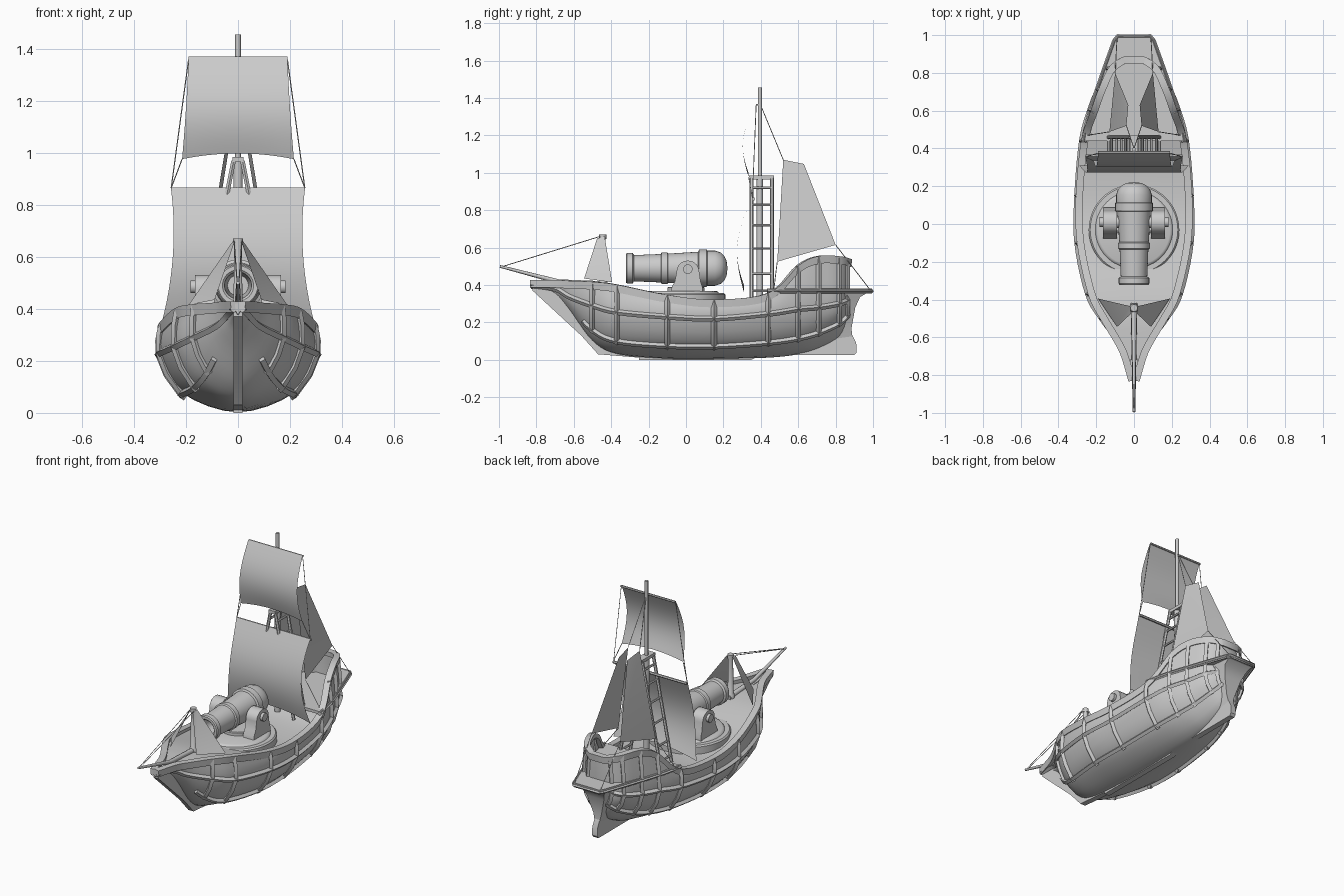
import bpy, math
from mathutils import Vector as V

if "Cube" in bpy.data.objects:
    bpy.data.objects.remove(bpy.data.objects["Cube"])

# ---------- helpers ----------
def mesh(name, verts, faces, angle=35):
    me = bpy.data.meshes.new(name)
    me.from_pydata([tuple(v) for v in verts], [], faces)
    me.validate()
    me.polygons.foreach_set("use_smooth", [True] * len(me.polygons))
    me.set_sharp_from_angle(angle=math.radians(angle))
    ob = bpy.data.objects.new(name, me)
    bpy.context.collection.objects.link(ob)
    return ob

def loft(name, rings, closed=True, caps=True):
    n = len(rings[0])
    faces = []
    for i in range(len(rings) - 1):
        for j in range(n if closed else n - 1):
            k = (j + 1) % n
            faces.append((i*n + j, i*n + k, (i+1)*n + k, (i+1)*n + j))
    if caps:
        faces += [tuple(range(n))[::-1], tuple(range((len(rings)-1)*n, len(rings)*n))]
    return mesh(name, [p for r in rings for p in r], faces)

def prism(name, outline, plane, a, b):
    put = {'yz': lambda p, s: (s, p[0], p[1]), 'xy': lambda p, s: (p[0], p[1], s)}[plane]
    return loft(name, [[put(p, a) for p in outline], [put(p, b) for p in outline]])

def lathe(name, profile, axis, c, n=32):
    rings = []
    for h, r in profile:
        ring = []
        for i in range(n):
            s, t = r*math.sin(2*math.pi*i/n), r*math.cos(2*math.pi*i/n)
            ring.append((c[0]+s, c[1]+h, c[2]+t) if axis == 'Y' else (c[0]+s, c[1]+t, c[2]+h))
        rings.append(ring)
    return loft(name, rings)

def tube(name, paths, r, mirror=True, res=0, taper=1.0):
    """Beams, poles and ropes: bevelled curves turned into one mesh."""
    cu = bpy.data.curves.new(name, 'CURVE')
    cu.dimensions, cu.bevel_depth, cu.bevel_resolution, cu.use_fill_caps = '3D', r, res, True
    for path in paths:
        for sx in ((1, -1) if mirror else (1,)):
            sp = cu.splines.new('POLY')
            sp.points.add(len(path) - 1)
            for i, p in enumerate(path):
                sp.points[i].co = (sx*p[0], p[1], p[2], 1)
                sp.points[i].radius = 1 + (taper - 1)*i/(len(path) - 1)
    tmp = bpy.data.objects.new(name + "_curve", cu)
    bpy.context.collection.objects.link(tmp)
    me = bpy.data.meshes.new_from_object(tmp.evaluated_get(bpy.context.evaluated_depsgraph_get()))
    bpy.data.objects.remove(tmp)
    me.polygons.foreach_set("use_smooth", [True] * len(me.polygons))
    me.set_sharp_from_angle(angle=math.radians(50))
    ob = bpy.data.objects.new(name, me)
    bpy.context.collection.objects.link(ob)
    return ob

def spline(rows, t):
    n = len(rows)
    i = min(int(t), n - 2)
    f = t - i
    p = [rows[max(0, min(n-1, i+k))] for k in (-1, 0, 1, 2)]
    return [0.5*(2*b + (c-a)*f + (2*a-5*b+4*c-d)*f*f + (3*b-a-3*c+d)*f**3) for a, b, c, d in zip(*p)]

# ---------- hull stations: y, rail w/z, upper knuckle w/z, lower knuckle w/z, keel z ----------
ST = [(-.83, .012, .42, .010, .40, .008, .39, .38), (-.70, .050, .42, .030, .38, .02, .36, .34),
      (-.62, .088, .415, .075, .335, .05, .29, .26), (-.50, .160, .41, .165, .29, .11, .165, .10),
      (-.37, .225, .395, .238, .255, .16, .105, .03), (-.10, .284, .34, .295, .23, .208, .08, .005),
      (.15, .290, .315, .295, .22, .21, .077, .004), (.44, .262, .35, .270, .245, .19, .097, .012),
      (.60, .210, .50, .228, .27, .16, .12, .03), (.71, .170, .548, .185, .28, .125, .15, .06),
      (.82, .118, .545, .135, .30, .085, .20, .12), (.87, .050, .53, .06, .32, .04, .25, .20)]
N = len(ST) - 1

def hull(t, u):
    r = spline(ST, t)
    x, z = spline([(r[1], r[2]), (r[3], r[4]), (r[5], r[6]), (0, r[7]), (-r[5], r[6])], u)
    return V((max(x, 0), r[0], z))

flip = lambda p: V((-p[0], p[1], p[2]))
ts = [i/5 for i in range(5*N + 1)]
rings = []
for t in ts:
    side = [hull(t, k/4) for k in range(13)]
    rings.append(side + [flip(p) for p in side[-2::-1]])
loft("hull", rings, closed=False)

# deck following the sheer
deck = []
for t in [i/5 for i in range(5*7 + 3)]:
    p = hull(t, 0)
    z = min(p.z - .012, .40 if p.y < 0 else .345)
    deck.append([(p.x, p.y, z), (0, p.y, z + .004), (-p.x, p.y, z)])
loft("deck", deck, closed=False, caps=False)

# cap rail running round the whole ship
path = [hull(t, 0) for t in ts]
path += [flip(p) for p in path[::-1]]
rail = []
for i, p in enumerate(path):
    d = path[min(i+1, len(path)-1)] - path[max(i-1, 0)]
    nrm = V((d.y, -d.x, 0)).normalized()
    rail.append([p + nrm*o + V((0, 0, h)) for o, h in ((.018, .008), (-.020, .008), (-.018, -.022), (.014, -.034))])
loft("cap_rail", rail)

# frame beams over the hull
def beam_pt(t, u):
    p = hull(t, u)
    return V((p.x + .006, p.y, p.z - (.006 if u >= 2 else 0)))
tube("ribs", [[beam_pt(t, u) for u in (0, .5, 1, 1.5, 2, 2.1)] for t in (3, 4, 5, 6, 7, 8, 9, 10, 10.7)], .015)
tube("upper_stringers", [[beam_pt(t, 1) for t in ts]], .015)
tube("lower_stringers", [[beam_pt(t, 2) for t in ts if t > 2.4]], .015)

# keel, stem and stern
prism("keel", [(-.82, .42), (-.82, .37), (-.56, .13), (-.47, .03), (-.25, .012), (-.25, 0), (.35, 0), (.4, .025),
               (.90, .025), (.912, .04), (.91, .09), (.88, .15), (.92, .36), (.85, .36), (.75, .1), (.3, .05),
               (-.3, .05), (-.5, .2), (-.6, .4)], 'yz', -.018, .018)
loft("transom", [[(-w, .80, z), (w, .80, z), (w*.8, y, z), (-w*.8, y, z)]
                 for w, y, z in ((.015, .89, .10), (.035, .885, .17), (.075, .905, .28), (.10, .93, .335), (.11, .98, .365))])
half = [(.272, .44), (.262, .5), (.238, .6), (.205, .7), (.16, .83), (.108, .975), (.09, .998)]
prism("stern_gallery", half + [(-x, y) for x, y in half[::-1]], 'xy', .360, .378)
tube("gallery_edge", [[(x - .006, y - .006, .368) for x, y in half] + [(0, .99, .368)]], .014)

# bowsprit and fore mast
tube("bowsprit", [[(0, -.42, .402), (0, -.68, .418), (0, -.995, .500)]], .018, mirror=False, res=2, taper=.4)
lathe("fore_mast", [(0, .024), (.02, .024), (.03, .017), (.25, .015), (.25, .019), (.275, .019)], 'Z', (0, -.445, .395), 16)

# cannon with turntable
lathe("turntable", [(0, .24), (.045, .24), (.053, .232), (.053, .205), (.06, .2), (.064, .19)], 'Z', (0, -.03, .305), 48)
lathe("turntable_hub", [(0, .10), (.02, .10), (.024, .095)], 'Z', (0, 0, .366), 32)
lathe("cannon", [(-.15, .04), (-.315, .052), (-.322, .06), (-.322, .076), (-.315, .081), (-.285, .081), (-.278, .070),
                 (-.135, .076), (-.13, .084), (-.10, .084), (-.095, .078), (.065, .088), (.07, .1), (.11, .1),
                 (.115, .094), (.155, .094), (.185, .084), (.205, .065), (.217, .04), (.222, .001)], 'Y', (0, 0, .49), 32)
cheek = [(-.078, .366), (-.076, .39), (-.06, .42), (-.05, .47)] + [
    (.01 + .06*math.cos(a), .475 + .056*math.sin(a)) for a in [math.pi*(1 - i/10) for i in range(11)]] + [
    (.078, .42), (.088, .39), (.088, .366)]
for s in (1, -1):
    prism("cannon_cheek", cheek, 'yz', s*.09, s*.165)
    tube("cheek_boss", [[(s*.16, .01, .485), (s*.182, .01, .485)]], .026, mirror=False, res=3)
tube("trunnion", [[(-.12, .01, .49), (.12, .01, .49)]], .03, mirror=False, res=4)

# main mast, top platform and ladder shrouds
tube("lower_mast", [[(0, .395, .33), (0, .395, .985)]], .018, mirror=False, res=3)
tube("upper_mast", [[(0, .395, .95), (0, .395, 1.455)]], .011, mirror=False, res=2)
prism("mast_top", [(-.022, .338), (.022, .338), (.022, .47), (-.022, .47)], 'xy', .965, .985)
lx = lambda z: .145 - (z - .33)*.2
tube("ladder_legs", [[(lx(.33), y, .33), (lx(.97), y, .97)] for y in (.35, .46)], .010, res=1)
tube("ladder_rungs", [[(lx(z), .345, z), (lx(z), .465, z)] for z in (.37, .46, .595, .72, .83, .92)], .007, res=1)

# square sails and yards
def square_sail(name, wt, wm, wb, zt, zb, yt, yb, bulge, arch):
    rings = []
    for i in range(13):
        v = i/12
        w = wt*(1-v)*(1-2*v) + 4*wm*v*(1-v) + wb*v*(2*v-1)
        rings.append([(w*s, yt + (yb-yt)*v - bulge*math.sin(math.pi*v), zt + (zb-zt)*v + arch*v**3*(1-s*s))
                      for s in [k/5 - 1 for k in range(11)]])
    loft(name, rings, closed=False, caps=False)
square_sail("upper_sail", .19, .20, .215, 1.37, .976, .375, .335, .05, .022)
square_sail("lower_sail", .258, .25, .29, .865, .36, .352, .31, .057, .04)
tube("upper_yard", [[(-.19, .380, 1.364), (.19, .380, 1.364)]], .006, mirror=False, res=1)
tube("lower_yard", [[(-.257, .361, .86), (.257, .361, .86)]], .008, mirror=False, res=1)

# aft stay sails and small fore sails, in mirrored pairs
def sail_pair(name, pts):
    for s in (1, -1):
        mesh(name, [(s*x, y, z) for x, y, z in pts], [(0, 1, 2), (0, 2, 3)], 60)
sail_pair("aft_sail", [(.04, .52, 1.07), (.03, .63, 1.048), (.10, .80, .615), (.13, .488, .525)])
sail_pair("fore_sail", [(.02, -.435, .66), (.016, -.475, .65), (.09, -.545, .435), (.19, -.395, .415)])

# rigging ropes
tube("rigging", [
    [(.19, .375, 1.36), (.257, .355, .865)],
    [(.215, .335, .976), (.257, .355, .865)],
    [(0, .40, 1.36), (.04, .52, 1.07)],
    [(.10, .80, .615), (.09, .98, .38)],
    [(.13, .488, .525), (.245, .47, .38)],
    [(.015, -.46, .66), (.003, -.985, .498)]], .0022)
